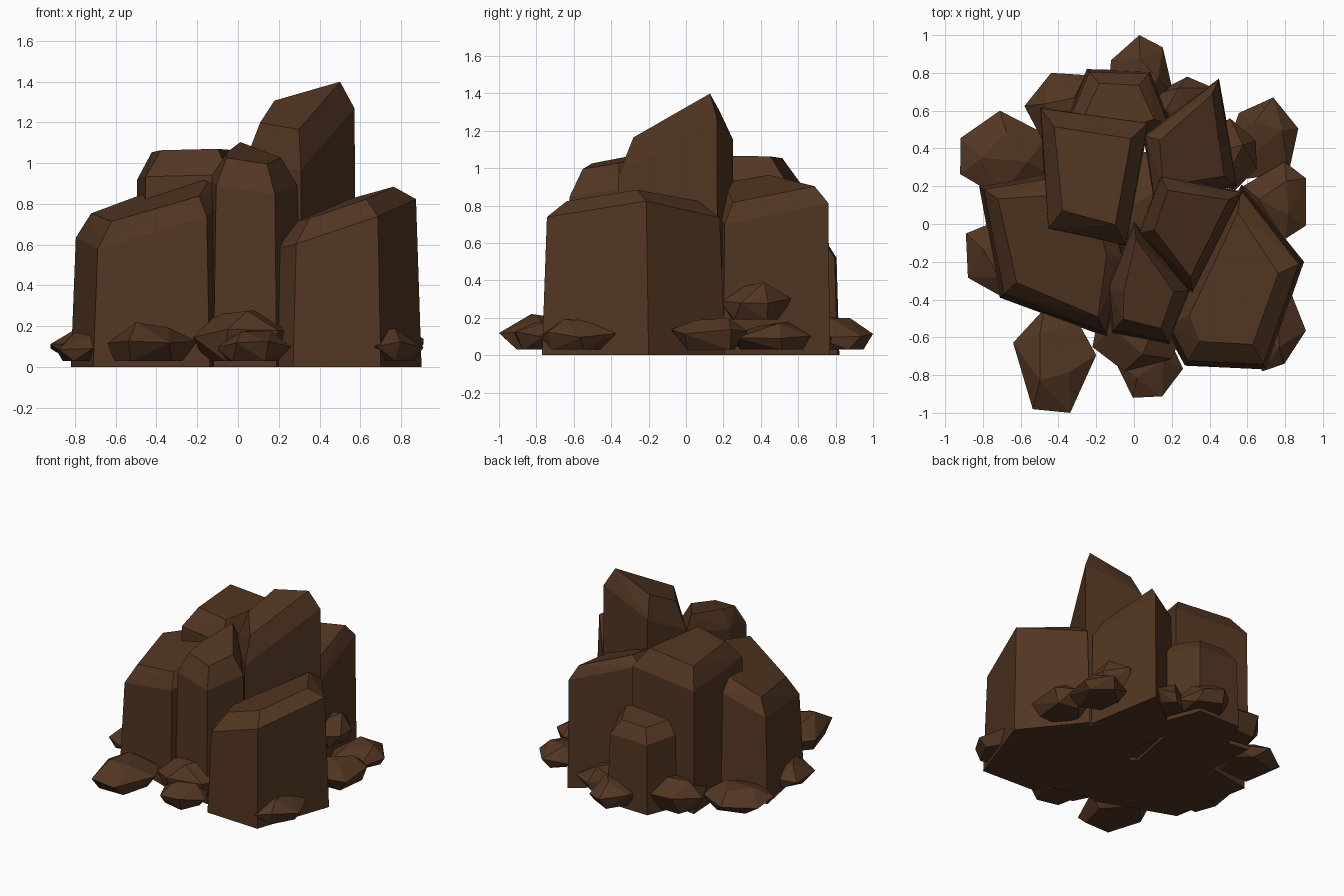
import bpy, bmesh, math, random
from mathutils import Vector

if "Cube" in bpy.data.objects:
    bpy.data.objects.remove(bpy.data.objects["Cube"])

random.seed(11)
brown = bpy.data.materials.new("dark_brown_rock")
brown.diffuse_color = (0.085, 0.037, 0.016, 1)
brown.use_nodes = True
brown.node_tree.nodes["Principled BSDF"].inputs["Base Color"].default_value = brown.diffuse_color


def hull_object(name, points):
    """Flat-faced convex solid around the given points."""
    bm = bmesh.new()
    for p in points:
        bm.verts.new(p)
    res = bmesh.ops.convex_hull(bm, input=bm.verts[:])
    junk = {g for g in res["geom_interior"] + res["geom_unused"] if isinstance(g, bmesh.types.BMVert)}
    bmesh.ops.delete(bm, geom=list(junk), context='VERTS')
    bmesh.ops.dissolve_limit(bm, angle_limit=math.radians(4), verts=bm.verts[:], edges=bm.edges[:])
    bmesh.ops.recalc_face_normals(bm, faces=bm.faces[:])
    me = bpy.data.meshes.new(name)
    bm.to_mesh(me)
    bm.free()
    me.materials.append(brown)
    ob = bpy.data.objects.new(name, me)
    bpy.context.collection.objects.link(ob)


def column(name, foot, ref, slope, rise, inset, flare=0.02):
    """Upright block: walls taper to a tilted plane through ref, then chamfer in to a raised top."""
    c = sum((Vector(p) for p in foot), Vector((0, 0))) / len(foot)
    pts = []
    for p in foot:
        p = Vector(p)
        inward = (c - p).normalized()
        s, q = p + inward * flare, p + inward * inset
        plane = lambda v: ref[2] + slope[0] * (v.x - ref[0]) + slope[1] * (v.y - ref[1])
        pts += [(p.x, p.y, 0), (s.x, s.y, plane(s)), (q.x, q.y, plane(q) + rise)]
    hull_object(name, pts)


def rubble(name, x0, x1, y0, y1, z0, z1):
    """Coarsely faceted loose stone fitted to a bounding box."""
    pts = []
    for n, r, z in ((5, 0.75, 0), (6, 1, 0.45), (3, 0.5, 1)):
        start = random.uniform(0, 6.28)
        for i in range(n):
            a = start + 2 * math.pi * (i + random.uniform(-0.2, 0.2)) / n
            k = r * random.uniform(0.88, 1.1)
            zz = z + (random.uniform(-0.12, 0.12) if z == 0.45 else -random.uniform(0, 0.25) * z)
            pts.append(Vector((k * math.cos(a), k * math.sin(a), zz)))
    lo = [min(p[i] for p in pts) for i in range(3)]
    hi = [max(p[i] for p in pts) for i in range(3)]
    box = ((x0, x1), (y0, y1), (z0, z1))
    hull_object(name, [[b[0] + (b[1] - b[0]) * (p[i] - lo[i]) / (hi[i] - lo[i])
                        for i, b in enumerate(box)] for p in pts])


# Large rock columns
column("left_column", [(-.82, .2), (-.71, -.39), (-.14, -.6), (-.03, -.2), (-.12, .15), (-.45, .27)],
       (-.71, -.38, .57), (.36, .17), .1, .12, .03)
column("front_column", [(0, .02), (-.15, -.33), (-.12, -.58), (.19, -.64), (.31, -.35)],
       (0, -.55, .88), (-.1, .2), .13, .1)
column("right_column", [(.57, .21), (.9, -.2), (.7, -.77), (.27, -.75), (.16, -.55), (.35, -.25)],
       (.69, -.75, .74), (.34, .04), .1, .15, .03)
column("tall_column", [(.14, .26), (.58, .17), (.31, -.37), (.02, -.05)],
       (.57, .17, 1.27), (.35, .4), .17, .09, .01)
column("back_left_column", [(-.5, .62), (.08, .54), (-.04, -.12), (-.46, -.03)],
       (-.5, .6, .92), (.02, -.02), .13, .13, .01)
column("back_right_column", [(.45, .77), (.55, .2), (.1, .13), (.05, .47)],
       (.48, .75, .8), (-.35, .15), .09, .09, .01)
column("back_column", [(-.25, .82), (.09, .81), (.2, .52), (-.05, .4), (-.36, .55)],
       (0, .8, .52), (0, -.1), .09, .1)

# Loose stones round the foot, with a few wedged higher up
stones = [
    (-.64, -.2, -1, -.45, .03, .22), (-.11, .26, -.92, -.55, .03, .18),
    (.57, .91, -.78, -.36, .03, .19), (.58, .91, -.08, .33, .03, .2),
    (.5, .87, .24, .67, .03, .18), (-.14, .21, .55, 1, .03, .2),
    (-.58, -.2, .4, .8, .03, .25), (-.92, -.45, .14, .6, .03, .18),
    (-.89, -.55, -.38, .02, .03, .17), (.1, .42, .45, .78, .03, .2),
    (-.22, .28, -.78, -.4, .03, .28), (.33, .65, .18, .56, .19, .39),
    (-.25, .35, -.4, .4, .02, .4),
]
for i, s in enumerate(stones):
    rubble(f"loose_stone_{i + 1}", *s)
